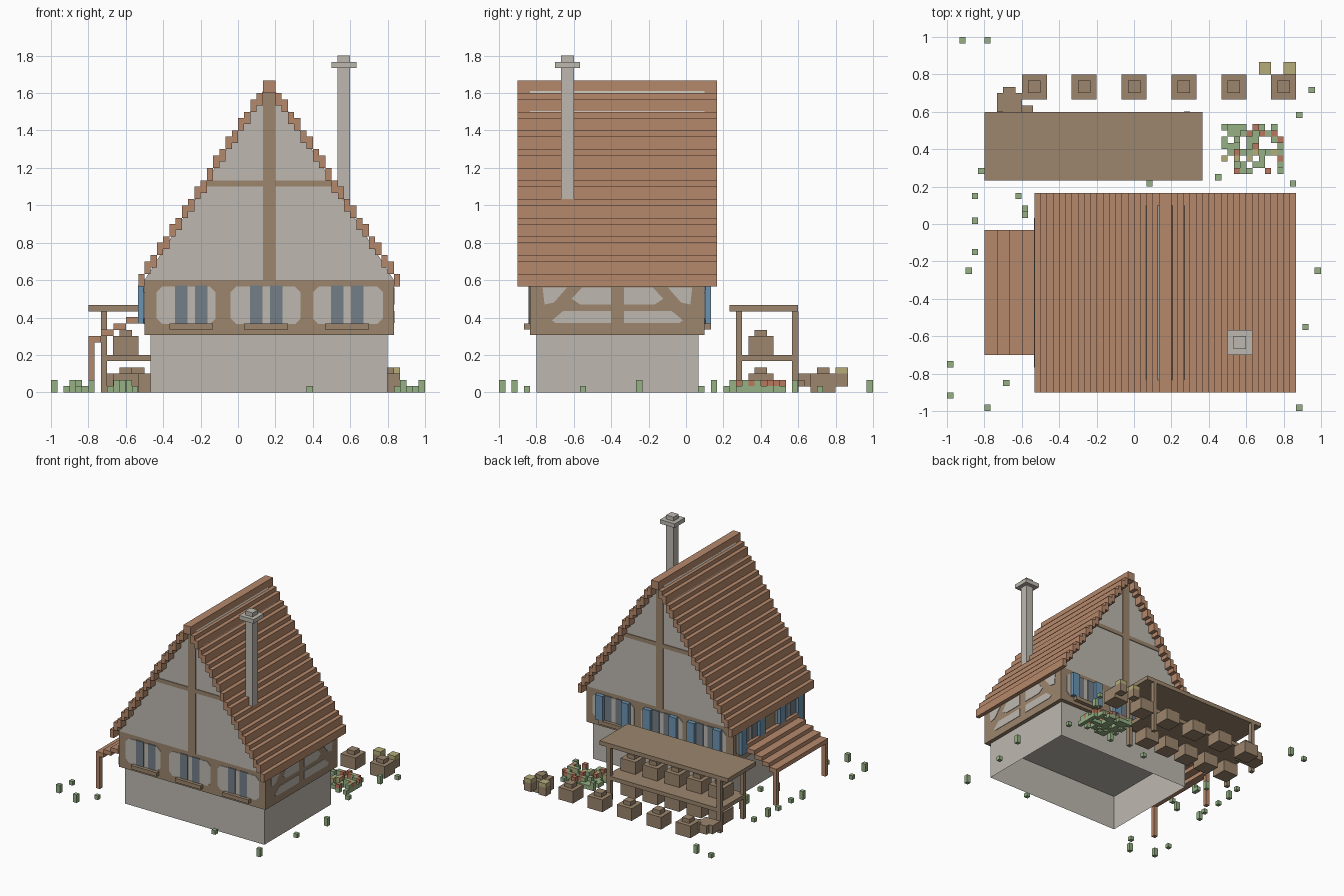
import bpy, bmesh, math, random
from mathutils import Vector

if "Cube" in bpy.data.objects:
    bpy.data.objects.remove(bpy.data.objects["Cube"])

random.seed(4)
U = 1 / 30  # voxel size


def lin(c):
    c /= 255
    return c / 12.92 if c <= 0.04045 else ((c + 0.055) / 1.055) ** 2.4


def material(name, r, g, b):
    m = bpy.data.materials.new(name)
    m.diffuse_color = (lin(r), lin(g), lin(b), 1)
    m.use_nodes = True
    m.node_tree.nodes["Principled BSDF"].inputs["Base Color"].default_value = m.diffuse_color
    return m


STONE = material("pale plaster", 190, 185, 176)
WOOD = material("timber brown", 156, 134, 109)
TILE = material("terracotta", 182, 137, 108)
GLASS = material("window grey", 117, 127, 135)
BLUE = material("shutter blue", 108, 148, 178)
GREEN = material("leaf green", 150, 176, 132)
YELLOW = material("straw yellow", 182, 174, 122)
RED = material("flower red", 186, 120, 95)


def finish(name, bm, mat):
    bmesh.ops.recalc_face_normals(bm, faces=bm.faces)
    me = bpy.data.meshes.new(name)
    bm.to_mesh(me)
    bm.free()
    me.materials.append(mat)
    ob = bpy.data.objects.new(name, me)
    bpy.context.collection.objects.link(ob)
    return ob


def add_box(bm, x0, x1, y0, y1, z0, z1):
    r = bmesh.ops.create_cube(bm, size=1)
    for v in r["verts"]:
        v.co = Vector((x1 if v.co.x > 0 else x0, y1 if v.co.y > 0 else y0, z1 if v.co.z > 0 else z0))


def boxes(name, mat, items):
    bm = bmesh.new()
    for it in items:
        add_box(bm, *it)
    return finish(name, bm, mat)


def prism(name, mat, pts, axis, a, b):
    """Extrude a (u, z) outline along axis x or y from a to b."""
    bm = bmesh.new()
    at = lambda u, z, w: (w, u, z) if axis == "x" else (u, w, z)
    f = bm.faces.new([bm.verts.new(at(u, z, a)) for u, z in pts])
    r = bmesh.ops.extrude_face_region(bm, geom=[f])
    for v in r["geom"]:
        if isinstance(v, bmesh.types.BMVert):
            v.co[0 if axis == "x" else 1] = b
    return finish(name, bm, mat)


def chamfered(u0, u1, z0, z1, c=0.03):
    return [(u0 + c, z0), (u1 - c, z0), (u1, z0 + c), (u1, z1 - c),
            (u1 - c, z1), (u0 + c, z1), (u0, z1 - c), (u0, z0 + c)]


# Plinth: open underneath
base = boxes("stone_base", STONE, [(-0.467, 0.8, -0.8, 0.067, 0, 0.31)])
bm = bmesh.new()
bm.from_mesh(base.data)
bmesh.ops.delete(bm, geom=[f for f in bm.faces if f.normal.z < -0.5], context="FACES_ONLY")
bm.to_mesh(base.data)
bm.free()
boxes("cellar_ceiling", STONE, [(-0.465, 0.798, -0.798, 0.065, 0.295, 0.308)])

# Timber storey with plaster panels
X0, X1, Y0, Y1 = -0.5, 0.833, -0.833, 0.1
boxes("timber_storey", WOOD, [(X0, X1, Y0, Y1, 0.307, 0.6)])
P, Q = 0.004, 0.008
for side, y, d in (("front", Y0, -1), ("back", Y1, 1)):
    for u0, u1 in ((-0.435, -0.12), (-0.04, 0.335), (0.4, 0.775)):
        prism(side + "_panel", STONE, chamfered(u0, u1, 0.365, 0.565), "y", y, y + d * P)
    for c in (-0.25, 0.15, 0.583):
        for s in (-1, 1):
            a, b = sorted((c + s * 0.02, c + s * 0.087))
            boxes(side + "_window", GLASS, [(a, b, min(y, y + d * Q), max(y, y + d * Q), 0.367, 0.57)])
            if side == "back":
                m = c + s * 0.117
                boxes("back_shutter", BLUE, [(m - U, m + U, Y1, Y1 + U, 0.367, 0.57)])
        boxes(side + "_sill", WOOD, [(c - 0.117, c + 0.117, min(y, y + d * U), max(y, y + d * U), 0.335, 0.367)])

# Right wall: braced panels mirrored about the middle post
YM = (Y0 + Y1) / 2
shapes = [[(0.035, 0.47), (0.2, 0.47), (0.245, 0.5), (0.19, 0.56), (0.035, 0.56)],
          [(0.27, 0.56), (0.34, 0.48), (0.39, 0.47), (0.4, 0.56)],
          [(0.035, 0.37), (0.33, 0.37), (0.35, 0.385), (0.29, 0.435), (0.035, 0.435)]]
for s in (-1, 1):
    for sh in shapes:
        prism("right_panel", STONE, [(YM + s * u, z) for u, z in sh], "x", X1, X1 + P)

# Left wall: two shuttered windows
for c in (-0.117, -0.617):
    prism("left_panel", STONE, chamfered(c - 0.18, c + 0.18, 0.365, 0.565), "x", X0, X0 - P)
    for s in (-1, 1):
        a, b = sorted((c + s * 0.015, c + s * 0.085))
        boxes("left_window", GLASS, [(X0 - Q, X0, a, b, 0.367, 0.57)])
        m = c + s * 0.117
        boxes("left_shutter", BLUE, [(X0 - U, X0, m - U, m + U, 0.367, 0.57)])

# Gable walls and their timbers
prism("gable_walls", STONE, [(X0, 0.6), (X1, 0.6), (0.2, 1.61), (0.133, 1.61)], "y", Y0, Y1)
for y, d in ((Y0, -1), (Y1, 1)):
    a, b = sorted((y, y + d * 0.006))
    boxes("gable_timbers", WOOD, [(0.133, 0.2, a, b, 0.6, 1.6), (-0.17, 0.133, a, b, 1.1, 1.133),
                                  (0.2, 0.5, a, b, 1.1, 1.133)])

# Stepped roof, mirrored about the ridge
XR = 0.1667
steps = []
for i in range(20):
    top = round((0.633 + i * 0.0517) / U) * U
    for s in (-1, 1):
        a, b = sorted((XR + s * (0.7 - i * U), XR + s * (0.7 - (i + 1) * U)))
        steps.append((a, b, -0.9, 0.167, top - 2 * U, top))
steps.append((XR - U, XR + U, -0.9, 0.167, 1.6, 1.667))
boxes("stepped_roof", TILE, steps)

# Chimney
boxes("chimney", STONE, [(0.533, 0.6, -0.667, -0.6, 1.0, 1.8), (0.5, 0.633, -0.7, -0.567, 1.733, 1.767)])

# Lean-to porch on the left
boxes("porch_roof", TILE, [(-0.8 + i * 2 * U, -0.733 + i * 2 * U, -0.7, -0.033, 0.267 + i * U, 0.302 + i * U)
                           for i in range(5)])
boxes("porch_posts", TILE, [(-0.8, -0.767, y, y + U, 0, 0.267) for y in (-0.7, -0.067)])

# Rear stall with shelf
boxes("stall_top", WOOD, [(-0.8, 0.367, 0.233, 0.6, 0.433, 0.467)])
boxes("stall_shelf", WOOD, [(-0.733, 0.3, 0.267, 0.6, 0.167, 0.2)])
boxes("stall_posts", WOOD, [(x, x + U, y, y + U, 0, 0.433) for x in (-0.733, 0.267) for y in (0.267, 0.567)])


def pot(x, y, z):
    boxes("pot", WOOD, [(x - 0.067, x + 0.067, y - 0.067, y + 0.067, z, z + 0.1),
                        (x - U, x + U, y - U, y + U, z + 0.1, z + 0.133)])


for i in range(6):
    pot(-0.533 + i * 8 * U, 0.733, 0)
for i in range(5):
    for z in (0.2, 0.0):
        pot(-0.6 + i * 6 * U, 0.4, z)

# Sack heap and straw bundles
boxes("sack_heap", WOOD, [(-0.733, -0.6, 0.6, 0.7, 0.03, 0.1), (-0.7, -0.633, 0.7, 0.733, 0.03, 0.1),
                          (-0.6, -0.54, 0.6, 0.633, 0.03, 0.067)])
for x in (0.667, 0.8):
    boxes("bundle", WOOD, [(x, x + 2 * U, 0.8, 0.867, 0.03, 0.1)])
    boxes("bundle_top", YELLOW, [(x, x + 2 * U, 0.8, 0.867, 0.1, 0.133)])

# Flower bed
leaves, reds, golds = [], [], []
for i in range(10):
    for j in range(8):
        if random.random() < 0.3:
            continue
        x, y = 0.467 + i * U, 0.267 + j * U
        leaves.append((x, x + U, y, y + U, 0, U))
        r = random.random()
        if r < 0.45:
            (reds if r < 0.14 else golds if r < 0.24 else leaves).append((x, x + U, y, y + U, U, 2 * U))
boxes("bed_leaves", GREEN, leaves)
boxes("bed_red_flowers", RED, reds)
boxes("bed_yellow_flowers", YELLOW, golds)

# Grass tufts
spots = [(-.917, .983), (-.783, .983), (.95, .717), (.883, .583), (-.817, .283), (-.85, .15), (-.85, .017),
         (-.617, .15), (-.85, -.15), (-.883, -.25), (-.983, -.75), (-.983, -.917), (-.683, -.85), (-.783, -.983),
         (.083, .217), (.45, .25), (.85, .217), (.983, -.25), (.917, -.55), (.883, -.983),
         (-.583, .083), (-.583, .05), (.383, -.85), (-.65, -.25), (-.55, -.183)]
boxes("grass_tufts", GREEN, [(x - U / 2, x + U / 2, y - U / 2, y + U / 2, 0, U * (2 if i % 2 else 1))
                             for i, (x, y) in enumerate(spots)])
